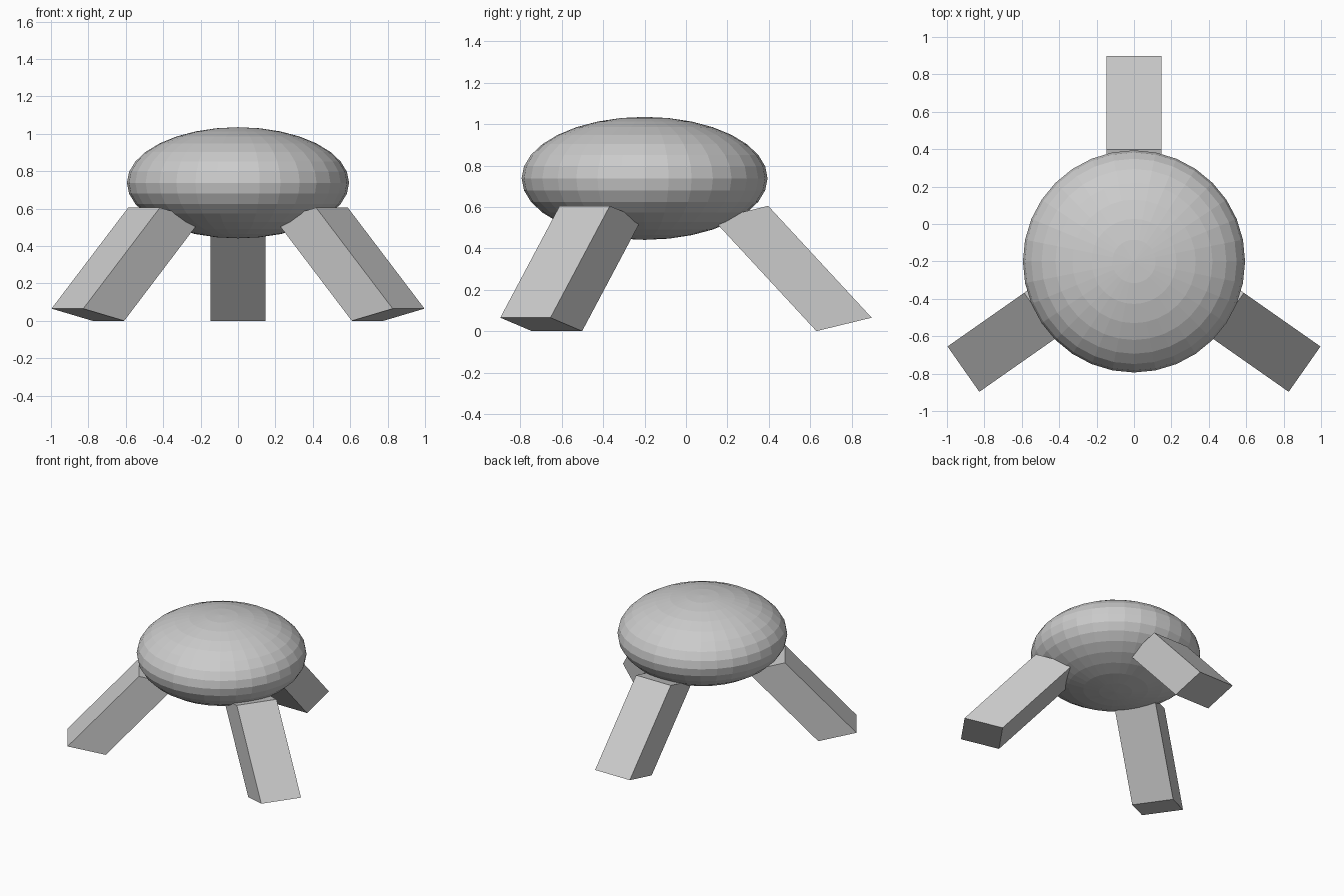
import bpy
import bmesh
import math
from mathutils import Vector

cube = bpy.data.objects.get("Cube")
if cube:
    bpy.data.objects.remove(cube, do_unlink=True)

grey = bpy.data.materials.new("light_grey")
grey.use_nodes = True
grey.diffuse_color = (0.6, 0.6, 0.6, 1)
grey.node_tree.nodes["Principled BSDF"].inputs["Base Color"].default_value = (0.6, 0.6, 0.6, 1)


def add_object(name, bm):
    bmesh.ops.recalc_face_normals(bm, faces=bm.faces)
    mesh = bpy.data.meshes.new(name)
    bm.to_mesh(mesh)
    bm.free()
    mesh.materials.append(grey)
    obj = bpy.data.objects.new(name, mesh)
    bpy.context.collection.objects.link(obj)
    return obj


def add_leg(name, foot, angle):
    """Slanted bar: side profile (outward, height) swept across its width."""
    out = Vector((math.cos(angle), math.sin(angle), 0))
    side = Vector((-out.y, out.x, 0)) * 0.148
    profile = [(0, 0.065), (-0.267, 0), (-0.767, 0.54), (-0.5, 0.605)]
    bm = bmesh.new()
    ends = []
    for s in (-1, 1):
        ends.append([bm.verts.new(Vector(foot) + out * r + side * s + Vector((0, 0, z)))
                     for r, z in profile])
    for ring in ends:
        bm.faces.new(ring)
    for i in range(4):
        j = (i + 1) % 4
        bm.faces.new((ends[0][i], ends[0][j], ends[1][j], ends[1][i]))
    return add_object(name, bm)


# Flattened, faceted body
bm = bmesh.new()
bmesh.ops.create_uvsphere(bm, u_segments=32, v_segments=16, radius=0.594)
bmesh.ops.scale(bm, verts=bm.verts, vec=(1, 1, 0.5))
body = add_object("body", bm)
body.location = (0, -0.2, 0.738)

# Three splayed legs
add_leg("back_leg", (0, 0.897, 0), math.radians(90))
add_leg("front_left_leg", (0.912, -0.776, 0), math.radians(-35))
add_leg("front_right_leg", (-0.912, -0.776, 0), math.radians(215))
